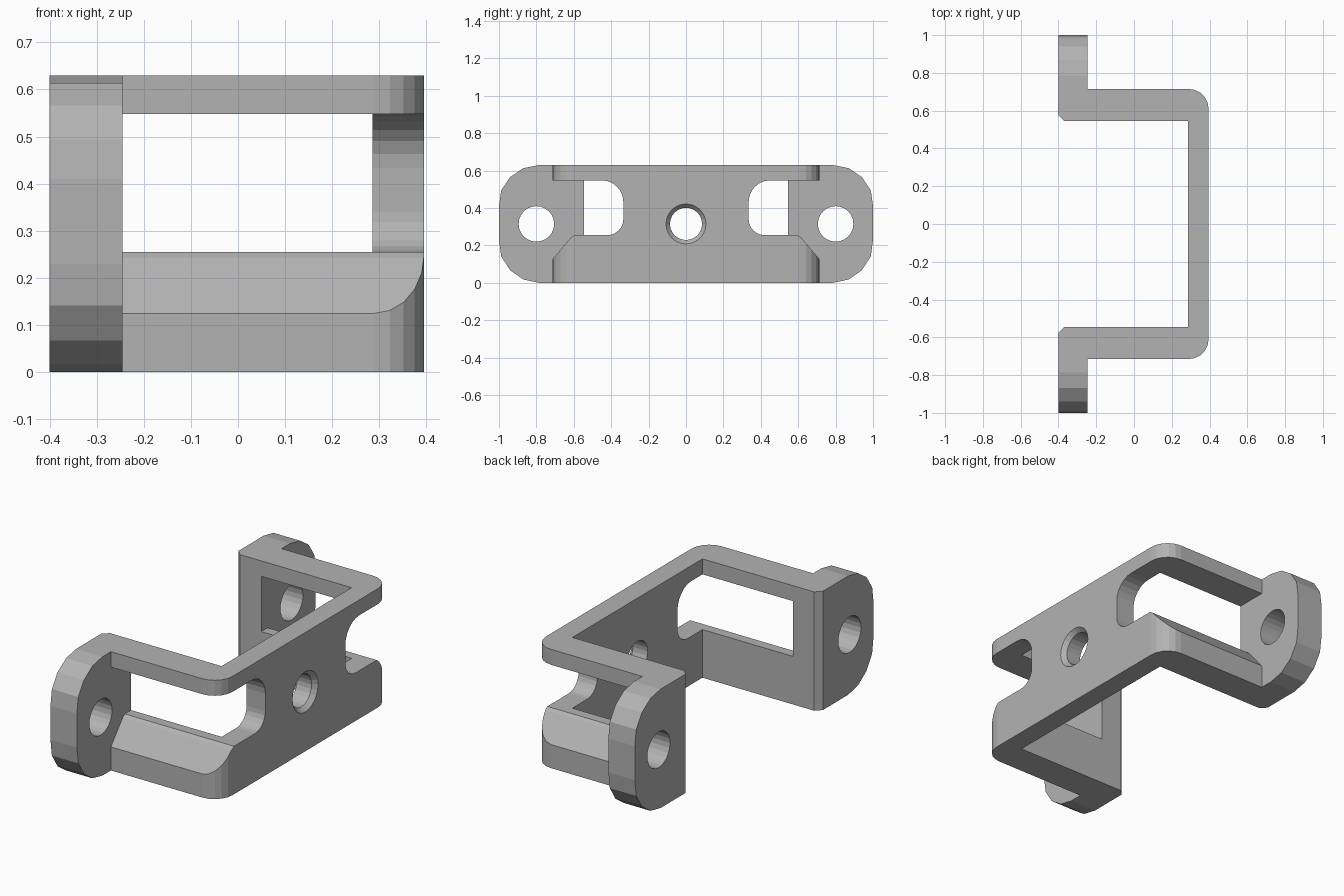
import bpy, bmesh, math

if "Cube" in bpy.data.objects:
    bpy.data.objects.remove(bpy.data.objects["Cube"])

metal = bpy.data.materials.new("grey metal")
metal.diffuse_color = (0.45, 0.45, 0.45, 1)
metal.use_nodes = True
metal.node_tree.nodes["Principled BSDF"].inputs["Base Color"].default_value = metal.diffuse_color


def prism(name, pts, lo, hi, axis):
    """Extrude a 2D outline along an axis: 'Z' outline is (x, y), 'X' outline is (y, z)."""
    def place(p, h):
        return (p[0], p[1], h) if axis == 'Z' else (h, p[0], p[1])
    bm = bmesh.new()
    a = [bm.verts.new(place(p, lo)) for p in pts]
    b = [bm.verts.new(place(p, hi)) for p in pts]
    bm.faces.new(a[::-1])
    bm.faces.new(b)
    n = len(pts)
    for i in range(n):
        bm.faces.new((a[i], a[(i + 1) % n], b[(i + 1) % n], b[i]))
    bmesh.ops.recalc_face_normals(bm, faces=bm.faces)
    me = bpy.data.meshes.new(name)
    bm.to_mesh(me)
    bm.free()
    me.materials.append(metal)
    ob = bpy.data.objects.new(name, me)
    bpy.context.collection.objects.link(ob)
    return ob


def arc(cx, cy, rx, ry, a0, a1, n):
    out = []
    for i in range(n + 1):
        t = math.radians(a0 + (a1 - a0) * i / n)
        out.append((cx + rx * math.cos(t), cy + ry * math.sin(t)))
    return out


def cylinder(name, y, z, r0, r1, x0, x1):
    bm = bmesh.new()
    bmesh.ops.create_cone(bm, cap_ends=True, segments=24, radius1=r0, radius2=r1, depth=x1 - x0)
    me = bpy.data.meshes.new(name)
    bm.to_mesh(me)
    bm.free()
    me.materials.append(metal)
    ob = bpy.data.objects.new(name, me)
    ob.rotation_euler = (0, math.pi / 2, 0)
    ob.location = ((x0 + x1) / 2, y, z)
    bpy.context.collection.objects.link(ob)
    return ob


# bracket: folded plan outline, one half mirrored to the other
H = 0.63
half = ([(0.395, 0)] + arc(0.290, 0.61, 0.105, 0.105, 0, 90, 5)
        + [(-0.245, 0.715), (-0.245, 1.0), (-0.4, 1.0), (-0.4, 0.575),
           (-0.37, 0.545), (0.285, 0.545)])
outline = half[1:] + [(x, -y) for x, y in reversed(half[1:])]
bracket = prism("bracket", outline, -0.1, H + 0.1, 'Z')

# side silhouette with rounded flange ends
end = (arc(0.785, 0.23, 0.22, 0.23, -90, 0, 4)
       + arc(0.785, 0.41, 0.22, 0.22, 0, 90, 4))
end = [(min(y, 1.0), z) for y, z in end]
side = end + [(-y, z) for y, z in reversed(end)]
cutters = [(prism("silhouette_cutter", side, -0.6, 0.6, 'X'), 'INTERSECT')]

# side windows with rounded inner end and sloped lower lip
window = ([(0.8, 0.548)] + arc(0.45, 0.433, 0.115, 0.115, 90, 180, 6)
          + arc(0.42, 0.34, 0.085, 0.085, 180, 270, 6)
          + [(0.598, 0.255), (0.615, 0.243), (0.715, 0.125), (0.8, 0.025)])
for s in (1, -1):
    pts = [(s * y, z) for y, z in window]
    cutters.append((prism("window_cutter", pts, -0.245, 0.6, 'X'), 'DIFFERENCE'))
    cutters.append((cylinder("flange_hole_cutter", s * 0.8, 0.315, 0.095, 0.095, -0.5, -0.15), 'DIFFERENCE'))

# centre hole with countersink
cutters.append((cylinder("centre_hole_cutter", 0, 0.315, 0.086, 0.086, 0.2, 0.5), 'DIFFERENCE'))
cutters.append((cylinder("countersink_cutter", 0, 0.315, 0.080, 0.134, 0.365, 0.425), 'DIFFERENCE'))

for cutter, op in cutters:
    cutter.hide_render = True
    cutter.hide_set(True)
    mod = bracket.modifiers.new(cutter.name, 'BOOLEAN')
    mod.operation = op
    mod.solver = 'EXACT'
    mod.object = cutter

# apply the cuts and remove the helpers
bpy.context.view_layer.update()
final = bpy.data.meshes.new_from_object(bracket.evaluated_get(bpy.context.evaluated_depsgraph_get()))
bracket.modifiers.clear()
bracket.data = final
for cutter, _ in cutters:
    bpy.data.objects.remove(cutter)
